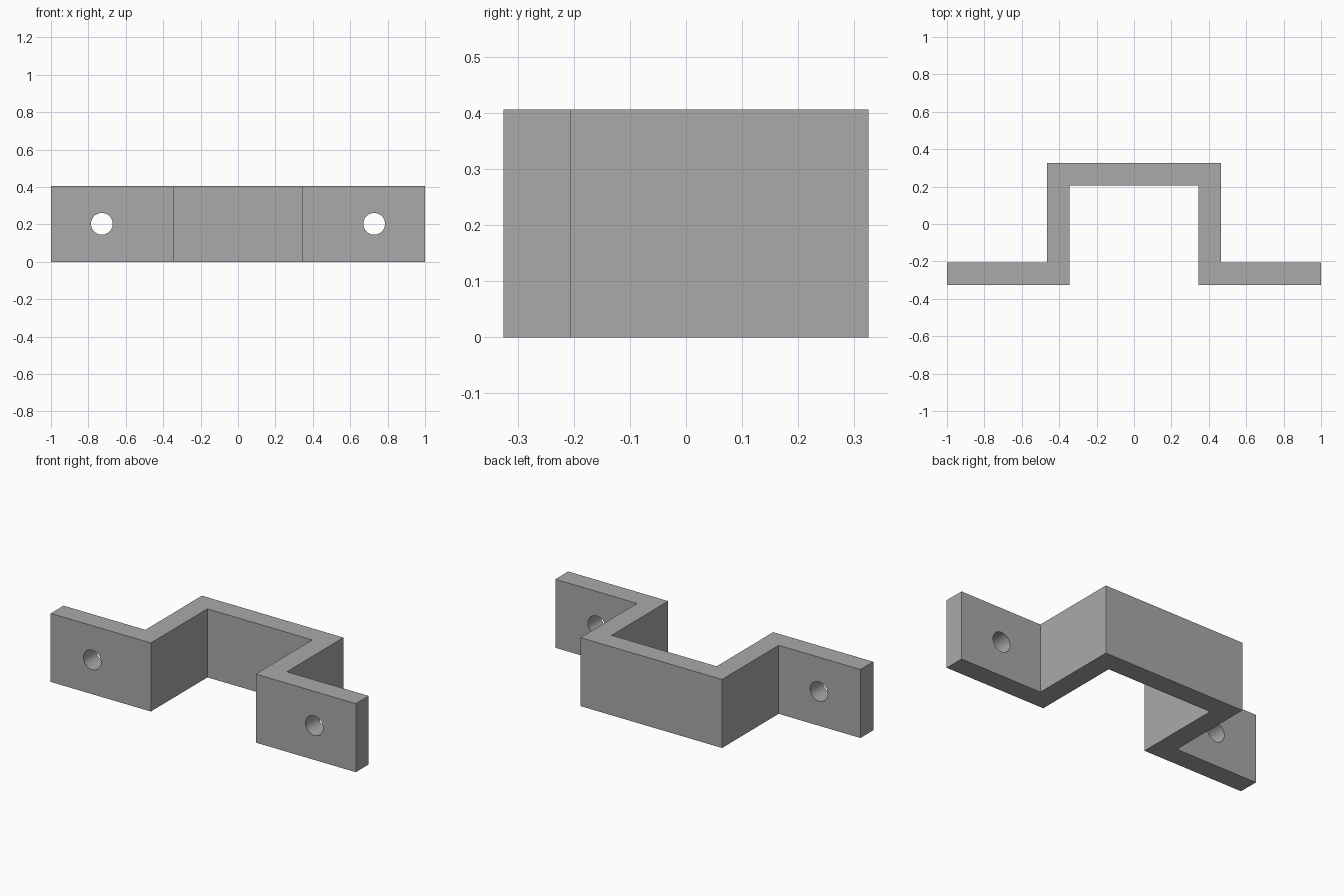
import bpy, bmesh
from math import radians

cube = bpy.data.objects.get("Cube")
if cube:
    bpy.data.objects.remove(cube, do_unlink=True)

HEIGHT = 0.406
THICK = 0.12
BACK = 0.325      # half depth
OUTER = 0.464     # half width of the raised channel
HOLE_X, HOLE_R = 0.728, 0.058

grey = bpy.data.materials.new("grey metal")
grey.use_nodes = True
colour = (0.4, 0.4, 0.4, 1)
grey.diffuse_color = colour
grey.node_tree.nodes["Principled BSDF"].inputs["Base Color"].default_value = colour

# Hat-shaped strap: half outline mirrored across x, then extruded upwards
inner = OUTER - THICK
half = [(inner, BACK - THICK), (inner, -BACK), (1, -BACK),
        (1, THICK - BACK), (OUTER, THICK - BACK), (OUTER, BACK)]
outline = half + [(-x, y) for x, y in reversed(half)]
bm = bmesh.new()
face = bm.faces.new([bm.verts.new((x, y, 0)) for x, y in outline])
raised = bmesh.ops.extrude_face_region(bm, geom=[face])["geom"]
bmesh.ops.translate(bm, vec=(0, 0, HEIGHT),
                    verts=[v for v in raised if isinstance(v, bmesh.types.BMVert)])
bmesh.ops.recalc_face_normals(bm, faces=bm.faces)
mesh = bpy.data.meshes.new("mounting_bracket")
bm.to_mesh(mesh)
bm.free()
bracket = bpy.data.objects.new("mounting_bracket", mesh)
bpy.context.collection.objects.link(bracket)
mesh.materials.append(grey)

# Screw hole through each flange
cutters = []
for side, x in (("left", HOLE_X), ("right", -HOLE_X)):
    bpy.ops.mesh.primitive_cylinder_add(
        vertices=48, radius=HOLE_R, depth=THICK * 2,
        location=(x, THICK / 2 - BACK, HEIGHT / 2), rotation=(radians(90), 0, 0))
    cutter = bpy.context.object
    cutter.name = side + "_hole_cutter"
    cutter.hide_render = True
    cutter.data.materials.append(grey)
    cutters.append(cutter)
    mod = bracket.modifiers.new(side + "_hole", "BOOLEAN")
    mod.operation = "DIFFERENCE"
    mod.solver = "EXACT"
    mod.object = cutter

# Apply the cuts, drop the cutters and smooth only the hole walls
bpy.ops.object.select_all(action="DESELECT")
bracket.select_set(True)
bpy.context.view_layer.objects.active = bracket
for name in [m.name for m in bracket.modifiers]:
    bpy.ops.object.modifier_apply(modifier=name)
for cutter in cutters:
    bpy.data.objects.remove(cutter, do_unlink=True)
bpy.ops.object.shade_smooth_by_angle(angle=radians(30))
